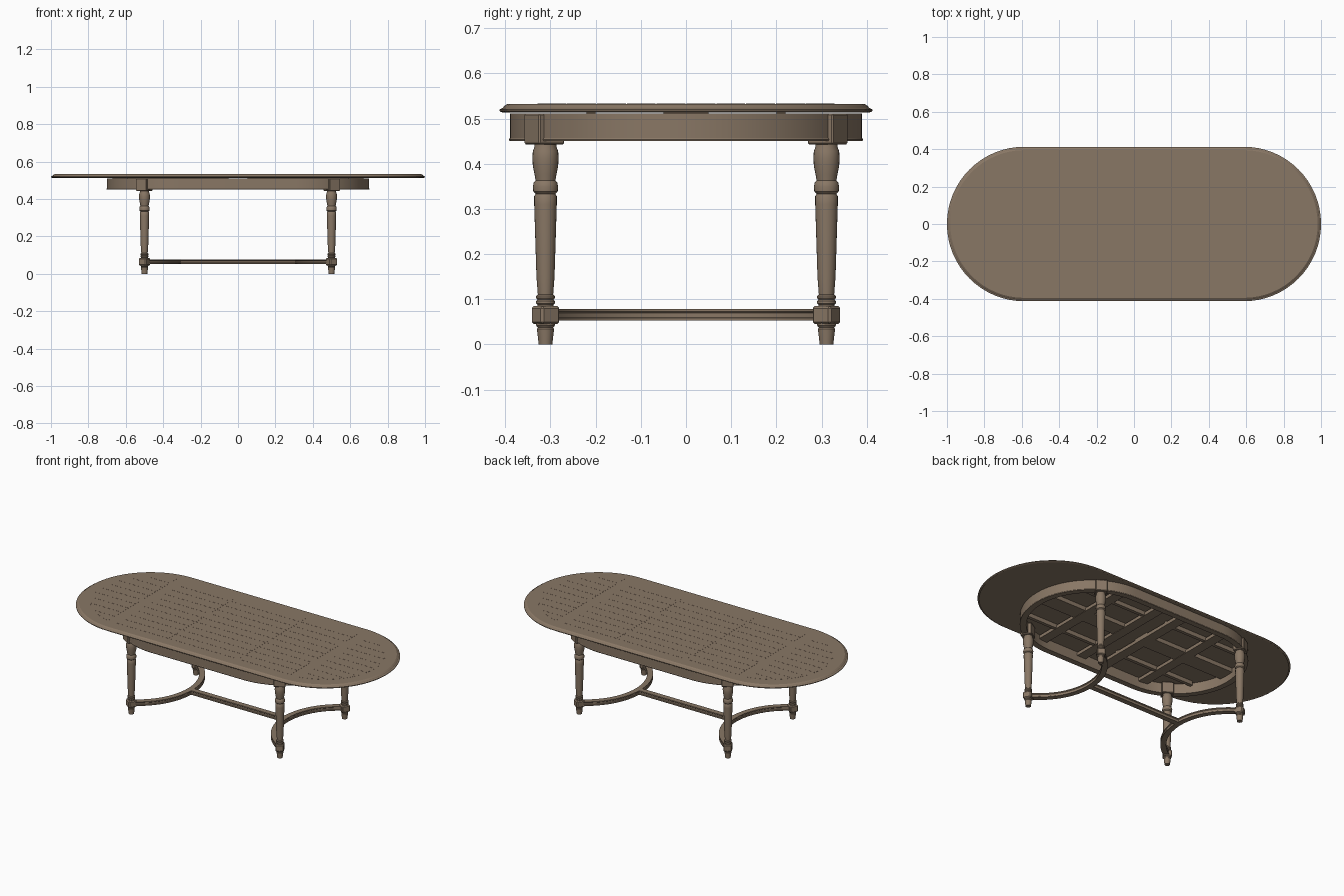
import bpy, bmesh
from math import sin, cos, pi, sqrt, atan2
from mathutils import Vector, Matrix

cube = bpy.data.objects.get("Cube")
if cube:
    bpy.data.objects.remove(cube)

wood = bpy.data.materials.new("brown wood")
wood.use_nodes = True
COLOUR = (0.25, 0.185, 0.13, 1)
wood.diffuse_color = COLOUR
wood.node_tree.nodes["Principled BSDF"].inputs["Base Color"].default_value = COLOUR


def finish(name, bm, smooth=0.6):
    """Make the object; smooth is the sharp-edge angle, 0 for flat faces."""
    bmesh.ops.recalc_face_normals(bm, faces=bm.faces)
    mesh = bpy.data.meshes.new(name)
    bm.to_mesh(mesh)
    bm.free()
    mesh.materials.append(wood)
    ob = bpy.data.objects.new(name, mesh)
    bpy.context.collection.objects.link(ob)
    if smooth:
        bpy.ops.object.select_all(action='DESELECT')
        bpy.context.view_layer.objects.active = ob
        ob.select_set(True)
        bpy.ops.object.shade_smooth_by_angle(angle=smooth)


def stadium(half, radius, n=32):
    """Counter-clockwise oval outline with straight long sides."""
    right = [(half + radius * cos(a), radius * sin(a))
             for a in (-pi / 2 + pi * i / n for i in range(n + 1))]
    return right + [(-x, -y) for x, y in right]


def sweep(name, path, section, loop=True, solid=False):
    """Carry a section of (outward offset, height) along a flat path."""
    bm = bmesh.new()
    pts = [Vector(p) for p in path]
    n, m = len(pts), len(section)
    rows = []
    for i, p in enumerate(pts):
        a = pts[i - 1] if loop or i else p
        b = pts[(i + 1) % n] if loop or i < n - 1 else p
        t = (b - a).normalized()
        out = Vector((t.y, -t.x))
        rows.append([bm.verts.new((*(p + out * o), z)) for o, z in section])
    for i in range(n if loop else n - 1):
        r, s = rows[i], rows[(i + 1) % n]
        for j in range(m - 1 if solid else m):
            k = (j + 1) % m
            bm.faces.new((r[j], s[j], s[k], r[k]))
    if solid:
        bm.faces.new([r[0] for r in rows])
        bm.faces.new([r[-1] for r in rows])
    elif not loop:
        bm.faces.new(rows[0])
        bm.faces.new(rows[-1])
    finish(name, bm, 0.2)


def add_prism(bm, outline, z0, z1):
    low = [bm.verts.new((x, y, z0)) for x, y in outline]
    high = [bm.verts.new((x, y, z1)) for x, y in outline]
    bm.faces.new(low)
    bm.faces.new(high)
    for i in range(len(low)):
        j = (i + 1) % len(low)
        bm.faces.new((low[i], low[j], high[j], high[i]))


def box(name, x0, x1, y0, y1, z0, z1):
    bm = bmesh.new()
    add_prism(bm, [(x0, y0), (x1, y0), (x1, y1), (x0, y1)], z0, z1)
    finish(name, bm, 0)


def block(name, x, y, width, z0, z1, angle, bevel):
    """Square block turned to follow the oval frame."""
    bm = bmesh.new()
    bmesh.ops.create_cube(bm, size=1)
    bmesh.ops.scale(bm, vec=(width, width, z1 - z0), verts=bm.verts)
    bmesh.ops.bevel(bm, geom=bm.edges[:], offset=bevel, segments=1, affect='EDGES')
    bmesh.ops.rotate(bm, matrix=Matrix.Rotation(angle, 3, 'Z'), verts=bm.verts)
    bmesh.ops.translate(bm, vec=(x, y, (z0 + z1) / 2), verts=bm.verts)
    finish(name, bm, 0)


def turned(name, x, y, profile, n=24):
    bm = bmesh.new()
    rows = [[bm.verts.new((x + r * cos(2 * pi * i / n), y + r * sin(2 * pi * i / n), z))
             for i in range(n)] for r, z in profile]
    for a, b in zip(rows, rows[1:]):
        for i in range(n):
            j = (i + 1) % n
            bm.faces.new((a[i], a[j], b[j], b[i]))
    bm.faces.new(rows[0])
    bm.faces.new(rows[-1])
    finish(name, bm)


# Oval top with a moulded edge
sweep("table_top", stadium(0.587, 0.413),
      [(-0.012, 0.515), (-0.009, 0.513), (-0.002, 0.515), (0, 0.517), (0, 0.520),
       (-0.008, 0.524), (-0.010, 0.527), (-0.018, 0.5325)], solid=True)

# Inlaid boards: straight panels and rounded end panels
bm = bmesh.new()
ROWS, FIELD, GAP = 10, 0.33, 0.001
for r in range(ROWS):
    y0 = -FIELD + 2 * FIELD * r / ROWS + GAP
    y1 = -FIELD + 2 * FIELD * (r + 1) / ROWS - GAP
    for x0, x1 in ((-0.233, 0.233), (0.237, 0.585), (-0.585, -0.237)):
        add_prism(bm, [(x0, y0), (x1, y0), (x1, y1), (x0, y1)], 0.532, 0.533)
    arc = [(0.59 + sqrt(max(0, FIELD ** 2 - y * y)), y)
           for y in (y0 + (y1 - y0) * k / 4 for k in range(5))]
    arc = [(max(x, 0.65), y) for x, y in arc]
    for side in (1, -1):
        add_prism(bm, [(side * x, y) for x, y in [(0.645, y1), (0.645, y0)] + arc],
                  0.532, 0.533)
finish("top_boards", bm, 0)

# Oval apron with a small bead along its lower edge
sweep("apron", stadium(0.311, 0.391),
      [(-0.035, 0.45), (0, 0.45), (0.001, 0.454), (-0.001, 0.457),
       (-0.001, 0.511), (-0.035, 0.511)])

# Runners and cross rails beneath the top
for side, word in ((1, "left"), (-1, "right")):
    for y, w, end in ((-0.21, 0.01, 0.59), (0, 0.05, 0.67), (0.21, 0.01, 0.59)):
        x0, x1 = sorted((side * 0.05, side * end))
        box(word + "_runner", x0, x1, y - w, y + w, 0.49, 0.515)
    for x in (0.08, 0.36):
        box(word + "_cross_rail", side * x - 0.03, side * x + 0.03, -0.36, 0.36, 0.488, 0.508)

# Turned legs with square blocks
FOOT = [(0.015, 0), (0.019, 0.034), (0.017, 0.037), (0.021, 0.042), (0.021, 0.05)]
SHAFT = [(0.018, 0.08), (0.018, 0.088), (0.021, 0.091), (0.021, 0.096), (0.018, 0.099),
         (0.021, 0.103), (0.021, 0.107), (0.017, 0.111), (0.020, 0.15), (0.025, 0.31),
         (0.025, 0.328), (0.022, 0.333), (0.027, 0.338), (0.028, 0.349), (0.026, 0.358),
         (0.022, 0.363), (0.024, 0.375), (0.028, 0.395), (0.029, 0.412), (0.028, 0.428),
         (0.024, 0.438), (0.024, 0.45)]
LEG_X, LEG_Y = 0.5, 0.311
for sx, side in ((1, "left"), (-1, "right")):
    for sy, end in ((1, "back"), (-1, "front")):
        name = end + "_" + side
        x, y = sx * LEG_X, sy * LEG_Y
        turn = atan2(sy * LEG_Y, sx * (LEG_X - 0.31))
        turned(name + "_foot", x, y, FOOT)
        turned(name + "_leg", x, y, SHAFT)
        block(name + "_lower_block", x, y, 0.048, 0.045, 0.085, turn, 0.005)
        block(name + "_upper_block", x + 0.003 * cos(turn), y + 0.003 * sin(turn),
              0.066, 0.443, 0.511, turn, 0.003)

# Curved end stretchers, each one arc of a circle, and a straight middle one
BAR = [(-0.016, 0.053), (0.016, 0.053), (0.016, 0.058), (0.013, 0.06), (0.013, 0.07),
       (0.016, 0.073), (0.016, 0.078), (-0.016, 0.078), (-0.016, 0.073),
       (-0.013, 0.07), (-0.013, 0.06), (-0.016, 0.058)]
SAG = 0.18
radius = (LEG_Y ** 2 + SAG ** 2) / (2 * SAG)
spread = atan2(LEG_Y, radius - SAG)
for sx, side in ((1, "left"), (-1, "right")):
    angles = [spread * (i / 12 - 1) for i in range(25)]
    bow = [(sx * (LEG_X - SAG + radius * (1 - cos(a))), radius * sin(a)) for a in angles]
    sweep(side + "_curved_stretcher", bow, BAR, loop=False)
sweep("middle_stretcher", [(-0.32, 0), (0.32, 0)], BAR, loop=False)
